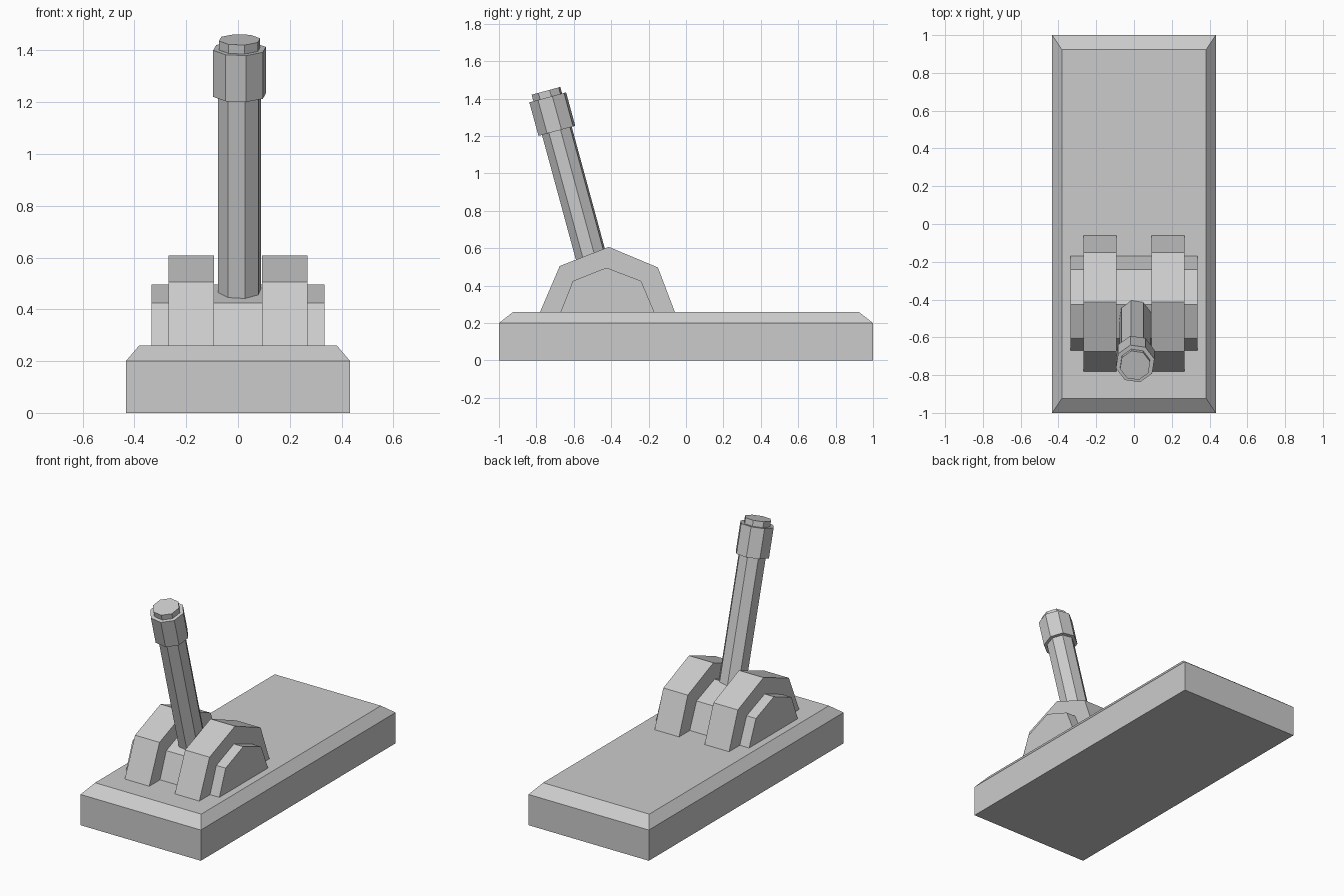
import bpy, bmesh, math
from mathutils import Matrix, Vector

cube = bpy.data.objects.get("Cube")
if cube:
    bpy.data.objects.remove(cube, do_unlink=True)

# Single plain material
grey = bpy.data.materials.new("light grey")
grey.use_nodes = True
colour = (0.6, 0.6, 0.6, 1)
grey.diffuse_color = colour
grey.node_tree.nodes["Principled BSDF"].inputs["Base Color"].default_value = colour


def finish(name, bm):
    bmesh.ops.recalc_face_normals(bm, faces=bm.faces)
    mesh = bpy.data.meshes.new(name)
    bm.to_mesh(mesh)
    bm.free()
    mesh.materials.append(grey)
    obj = bpy.data.objects.new(name, mesh)
    bpy.context.collection.objects.link(obj)
    return obj


def arch(name, profile, x0, x1):
    """Extrude a (y, z) profile from x0 to x1."""
    bm = bmesh.new()
    face = bm.faces.new([bm.verts.new((x0, y, z)) for y, z in profile])
    new = bmesh.ops.extrude_face_region(bm, geom=[face], use_keep_orig=True)["geom"]
    verts = [v for v in new if isinstance(v, bmesh.types.BMVert)]
    bmesh.ops.translate(bm, verts=verts, vec=(x1 - x0, 0, 0))
    return finish(name, bm)


# Base slab with a chamfered top
half_w, slab, top = 0.433, 0.2, 0.26
bm = bmesh.new()
bmesh.ops.create_cube(bm, size=1, matrix=Matrix.Translation((0, 0, slab / 2))
                      @ Matrix.Diagonal((half_w * 2, 2, slab, 1)))
bm.normal_update()
upper = max(bm.faces, key=lambda f: f.calc_center_median().z)
new = bmesh.ops.extrude_discrete_faces(bm, faces=[upper])["faces"][0]
for v in new.verts:
    v.co = Vector((v.co.x * 0.382 / half_w, v.co.y * 0.923, top))
finish("base", bm)

# Low inner housing across the full width, and two taller side guards
inner = [(-0.67, top), (-0.605, 0.425), (-0.425, 0.496), (-0.24, 0.425), (-0.17, top)]
outer = [(-0.78, top), (-0.675, 0.505), (-0.413, 0.607), (-0.15, 0.497), (-0.06, top)]
arch("inner_housing", inner, -0.335, 0.335)
for side, name in ((1, "left_guard"), (-1, "right_guard")):
    arch(name, outer, side * 0.092, side * 0.268)

# Tilted octagonal lever: shaft, grip and cap along one axis
lean = (Matrix.Translation((0.006, -0.52, 0.6))
        @ Matrix.Rotation(math.radians(15.2), 4, "X")
        @ Matrix.Rotation(math.radians(14), 4, "Z"))
for name, radius, low, high in (("lever_shaft", 0.085, -0.27, 0.66),
                                ("lever_grip", 0.105, 0.65, 0.836),
                                ("lever_cap", 0.082, 0.83, 0.872)):
    bm = bmesh.new()
    bmesh.ops.create_cone(bm, cap_ends=True, segments=8, radius1=radius,
                          radius2=radius, depth=high - low,
                          matrix=lean @ Matrix.Translation((0, 0, (low + high) / 2)))
    finish(name, bm)
